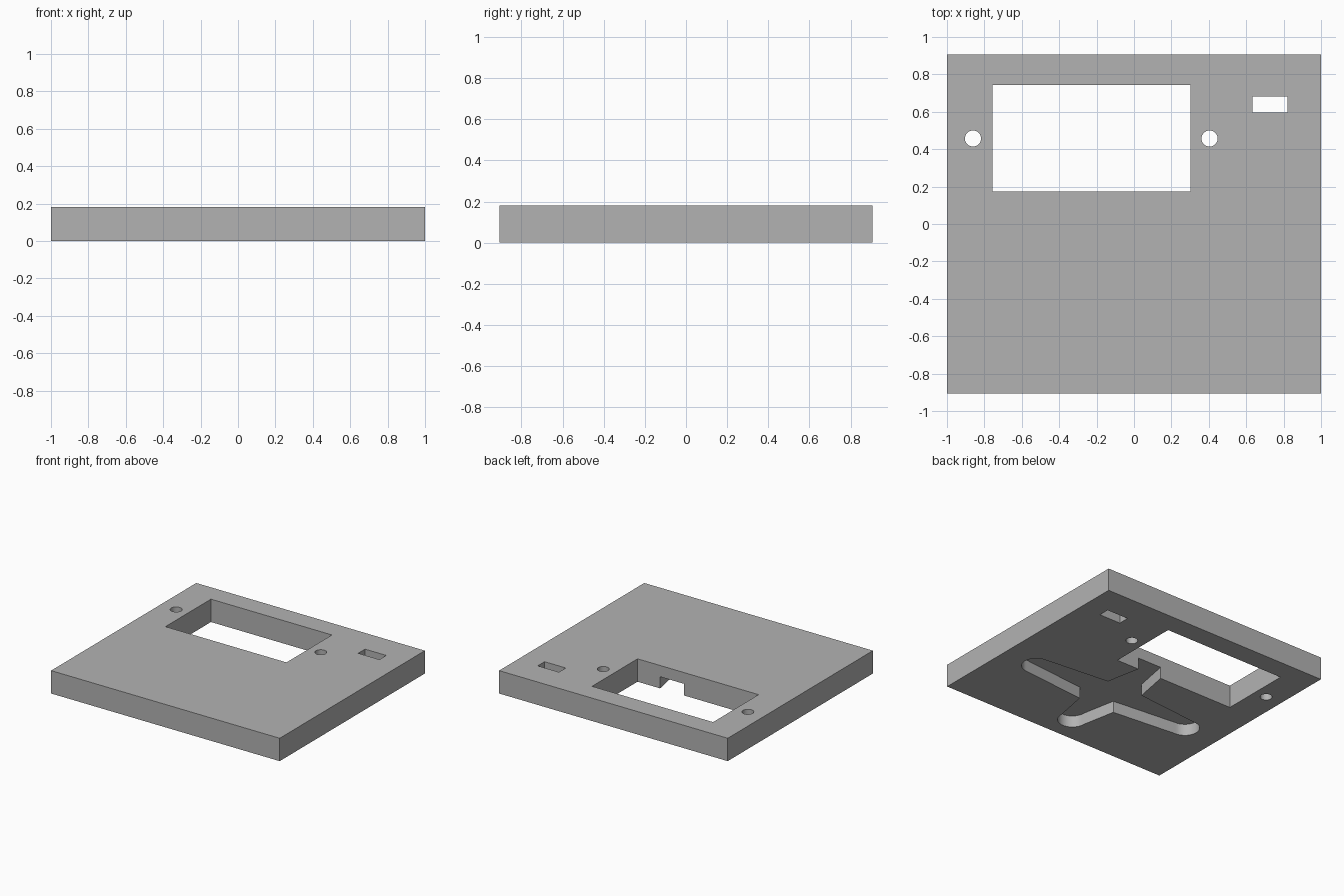
import bpy
import bmesh
from math import cos, sin, pi, radians

cube = bpy.data.objects.get("Cube")
if cube:
    bpy.data.objects.remove(cube, do_unlink=True)

THICK = 0.181
POCKET = 0.092

grey = bpy.data.materials.new("matte_grey")
grey.use_nodes = True
grey.diffuse_color = (0.45, 0.45, 0.45, 1)
grey.node_tree.nodes["Principled BSDF"].inputs["Base Color"].default_value = grey.diffuse_color


def prism(name, outline, z0, z1):
    """Extrude a closed, counter-clockwise outline from z0 to z1."""
    bm = bmesh.new()
    base = bm.faces.new([bm.verts.new((x, y, z0)) for x, y in outline])
    top = bmesh.ops.extrude_face_region(bm, geom=[base])["geom"]
    verts = [g for g in top if isinstance(g, bmesh.types.BMVert)]
    bmesh.ops.translate(bm, verts=verts, vec=(0, 0, z1 - z0))
    bmesh.ops.recalc_face_normals(bm, faces=bm.faces)
    mesh = bpy.data.meshes.new(name)
    bm.to_mesh(mesh)
    bm.free()
    mesh.materials.append(grey)
    obj = bpy.data.objects.new(name, mesh)
    bpy.context.collection.objects.link(obj)
    return obj


def rect(x0, x1, y0, y1):
    return [(x0, y0), (x1, y0), (x1, y1), (x0, y1)]


def circle(cx, cy, r, n=48):
    return [(cx + r * cos(2 * pi * i / n), cy + r * sin(2 * pi * i / n)) for i in range(n)]


def cross(cx, cy, hub, r, reaches, n=20):
    """Four tapered arms with round tips; reaches are the tip centre distances."""
    pts = []
    for k, reach in enumerate(reaches):
        c, s = cos(k * pi / 2), sin(k * pi / 2)
        arm = [(hub, -hub)]
        for i in range(n + 1):
            a = -pi / 2 + pi * i / n
            arm.append((reach + r * cos(a), r * sin(a)))
        pts += [(cx + u * c - v * s, cy + u * s + v * c) for u, v in arm]
    return pts


# Solid plate
plate = prism("cover_plate", rect(-1, 1, -0.907, 0.907), 0, THICK)

# Openings through the plate, and the cross recess in the underside
low, high = -0.1, THICK + 0.1
cutters = [
    prism("main_window_cutter", rect(-0.757, 0.302, 0.174, 0.743), low, high),
    prism("small_slot_cutter", rect(0.634, 0.82, 0.596, 0.682), low, high),
    prism("right_screw_hole_cutter", circle(-0.861, 0.457, 0.043), low, high),
    prism("left_screw_hole_cutter", circle(0.404, 0.457, 0.043), low, high),
    prism("cross_recess_cutter",
          cross(0, -0.263, 0.158, 0.106, (0.7, 0.43, 0.7, 0.43)), low, POCKET),
]

bpy.ops.object.select_all(action="DESELECT")
plate.select_set(True)
bpy.context.view_layer.objects.active = plate
for cutter in cutters:
    cutter.hide_render = True
    mod = plate.modifiers.new(cutter.name, "BOOLEAN")
    mod.operation = "DIFFERENCE"
    mod.solver = "EXACT"
    mod.object = cutter
    bpy.ops.object.modifier_apply(modifier=mod.name)
    bpy.data.objects.remove(cutter, do_unlink=True)

bpy.ops.object.shade_smooth_by_angle(angle=radians(30))
